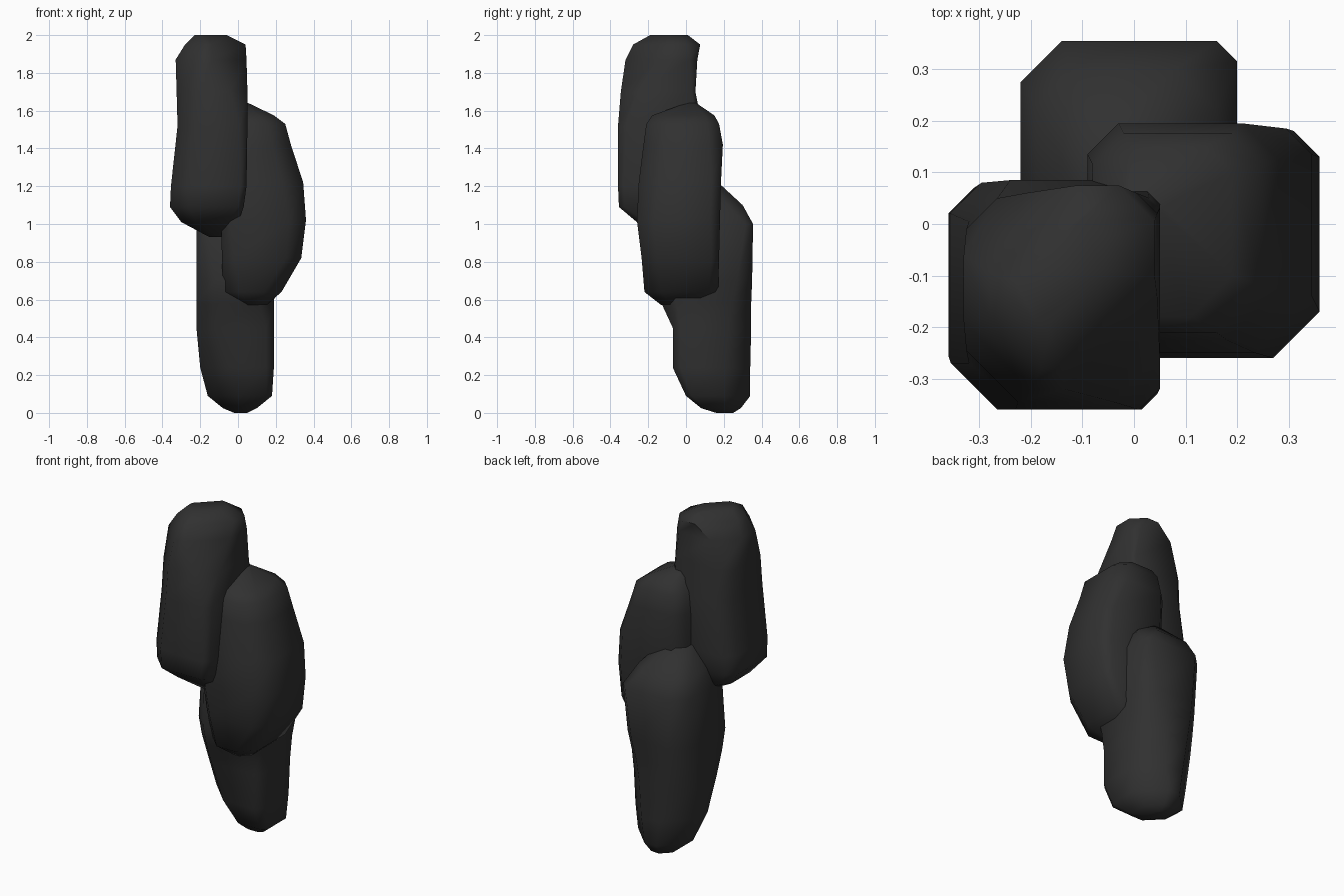
import bpy, bmesh, math

stone = bpy.data.materials.new("dark_stone")
stone.diffuse_color = (0.03, 0.03, 0.03, 1)


def ring(z, x0, x1, y0, y1, mm, pm, pp, mp):
    """Rectangle with four individually cut corners, as eight points."""
    return [(x0, y0 + mm, z), (x0 + mm, y0, z), (x1 - pm, y0, z), (x1, y0 + pm, z),
            (x1, y1 - pp, z), (x1 - pp, y1, z), (x0 + mp, y1, z), (x0, y1 - mp, z)]


def chunk(name, levels):
    """Loft cut-corner rings from bottom to top into one closed lump."""
    bm = bmesh.new()
    loops = [[bm.verts.new(p) for p in ring(*lv)] for lv in levels]
    for a, b in zip(loops, loops[1:]):
        for i in range(8):
            j = (i + 1) % 8
            bm.faces.new((a[i], a[j], b[j], b[i]))
    bm.faces.new(loops[0][::-1])
    bm.faces.new(loops[-1])
    bmesh.ops.recalc_face_normals(bm, faces=bm.faces[:])
    me = bpy.data.meshes.new(name)
    bm.to_mesh(me)
    bm.free()
    me.materials.append(stone)
    ob = bpy.data.objects.new(name, me)
    bpy.context.collection.objects.link(ob)
    bpy.ops.object.select_all(action='DESELECT')
    ob.select_set(True)
    bpy.context.view_layer.objects.active = ob
    bpy.ops.object.shade_smooth_by_angle(angle=math.radians(60))
    return ob


# each level: z, x min, x max, y min, y max, then the four corner cuts
# lower rear lump
chunk("lower_chunk", [
    (0.00, -0.02, 0.05, 0.16, 0.25, 0.03, 0.02, 0.03, 0.03),
    (0.025, -0.08, 0.10, 0.08, 0.29, 0.09, 0.02, 0.07, 0.05),
    (0.09, -0.16, 0.18, 0.00, 0.34, 0.16, 0.03, 0.14, 0.12),
    (0.24, -0.20, 0.19, -0.07, 0.34, 0.15, 0.04, 0.13, 0.14),
    (0.45, -0.22, 0.19, -0.07, 0.345, 0.09, 0.04, 0.12, 0.13),
    (0.58, -0.22, 0.19, -0.13, 0.345, 0.10, 0.08, 0.10, 0.11),
    (0.70, -0.22, 0.20, -0.16, 0.35, 0.10, 0.08, 0.08, 0.10),
    (1.00, -0.22, 0.20, -0.08, 0.355, 0.05, 0.06, 0.04, 0.08),
    (1.10, -0.19, 0.16, -0.04, 0.30, 0.05, 0.06, 0.08, 0.07),
    (1.22, -0.10, 0.06, 0.00, 0.17, 0.04, 0.04, 0.06, 0.05),
])

# middle right lump
chunk("middle_chunk", [
    (0.57, 0.00, 0.15, -0.13, 0.06, 0.06, 0.05, 0.04, 0.04),
    (0.64, -0.08, 0.23, -0.22, 0.17, 0.09, 0.09, 0.05, 0.07),
    (0.82, -0.085, 0.335, -0.235, 0.175, 0.06, 0.08, 0.04, 0.06),
    (1.02, -0.09, 0.36, -0.26, 0.18, 0.05, 0.09, 0.05, 0.06),
    (1.22, -0.09, 0.345, -0.25, 0.185, 0.05, 0.11, 0.05, 0.06),
    (1.42, -0.09, 0.28, -0.225, 0.195, 0.05, 0.10, 0.07, 0.06),
    (1.53, -0.08, 0.25, -0.21, 0.175, 0.05, 0.09, 0.06, 0.06),
    (1.575, -0.05, 0.19, -0.18, 0.15, 0.05, 0.08, 0.05, 0.05),
    (1.64, -0.03, 0.055, 0.00, 0.055, 0.02, 0.02, 0.02, 0.02),
])

# upper front left lump
chunk("upper_chunk", [
    (0.93, -0.15, -0.07, -0.16, 0.00, 0.03, 0.03, 0.03, 0.03),
    (1.01, -0.30, 0.00, -0.26, 0.05, 0.08, 0.05, 0.04, 0.05),
    (1.09, -0.36, 0.03, -0.355, 0.07, 0.10, 0.03, 0.03, 0.05),
    (1.20, -0.355, 0.045, -0.36, 0.08, 0.09, 0.03, 0.03, 0.06),
    (1.52, -0.32, 0.05, -0.36, 0.085, 0.09, 0.04, 0.03, 0.08),
    (1.70, -0.325, 0.05, -0.345, 0.05, 0.10, 0.09, 0.02, 0.06),
    (1.87, -0.33, 0.045, -0.32, 0.06, 0.13, 0.18, 0.04, 0.12),
    (1.95, -0.28, 0.04, -0.28, 0.075, 0.10, 0.18, 0.07, 0.17),
    (2.00, -0.23, -0.06, -0.19, 0.01, 0.04, 0.10, 0.04, 0.12),
])
